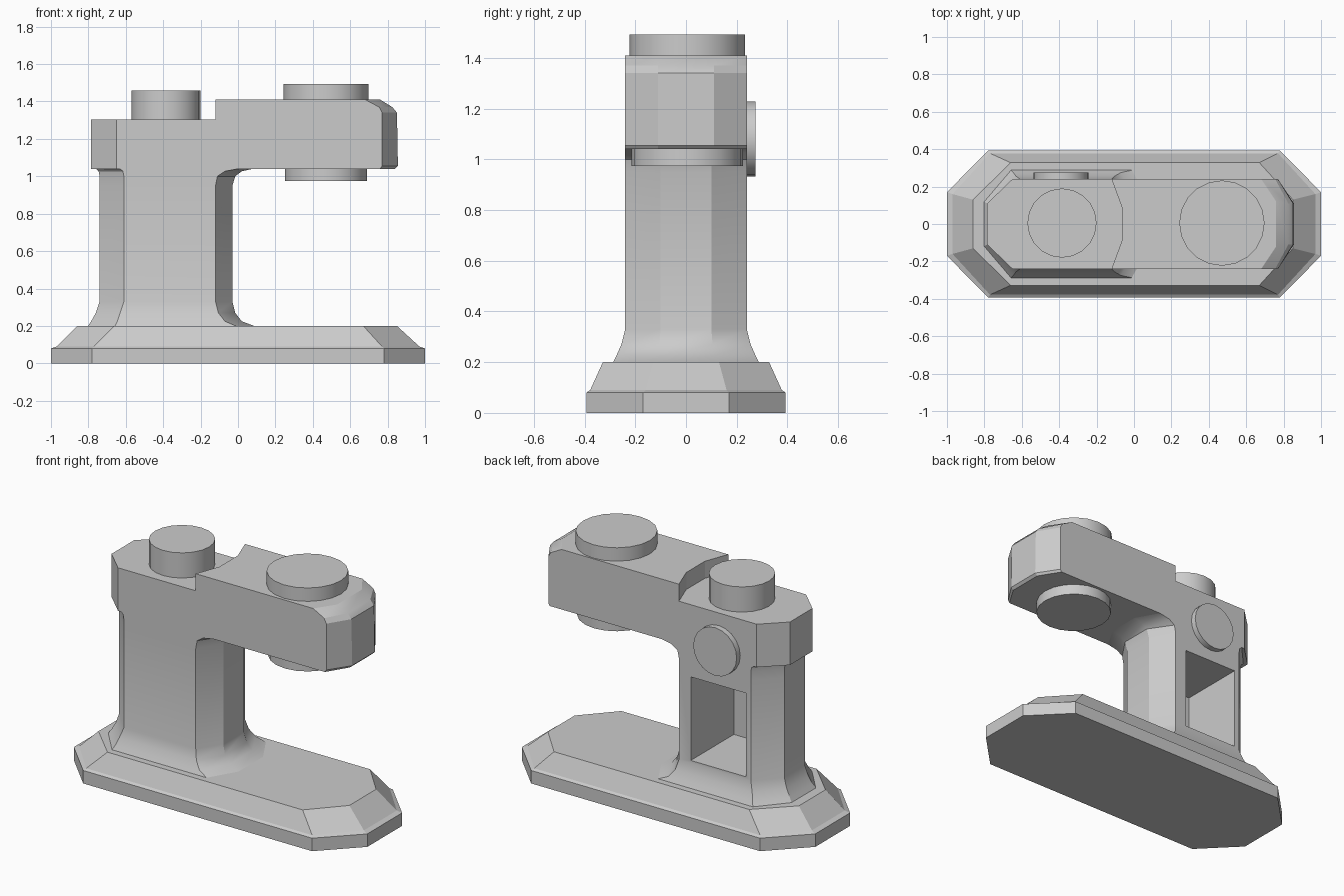
import bpy, bmesh, math

if "Cube" in bpy.data.objects:
    bpy.data.objects.remove(bpy.data.objects["Cube"])


def add_mesh(name, bm):
    bmesh.ops.recalc_face_normals(bm, faces=bm.faces)
    me = bpy.data.meshes.new(name)
    bm.to_mesh(me)
    bm.free()
    ob = bpy.data.objects.new(name, me)
    bpy.context.collection.objects.link(ob)
    return ob


def octagon(z, x0, c0, c1, x1, w, e0, e1=None):
    """Plan outline: ends x0/x1 with half widths e0/e1, sides from c0 to c1 at half width w."""
    e1 = e0 if e1 is None else e1
    return [(x0, -e0, z), (c0, -w, z), (c1, -w, z), (x1, -e1, z),
            (x1, e1, z), (c1, w, z), (c0, w, z), (x0, e0, z)]


def loft(name, rings):
    bm = bmesh.new()
    vs = [[bm.verts.new(p) for p in r] for r in rings]
    n = len(vs[0])
    bm.faces.new(vs[0])
    bm.faces.new(vs[-1])
    for a, b in zip(vs, vs[1:]):
        for i in range(n):
            j = (i + 1) % n
            bm.faces.new((a[i], a[j], b[j], b[i]))
    return add_mesh(name, bm)


def smooth(ob, angle=30):
    bpy.ops.object.select_all(action='DESELECT')
    ob.select_set(True)
    bpy.context.view_layer.objects.active = ob
    bpy.ops.object.shade_smooth_by_angle(angle=math.radians(angle))


def cut(ob, cutter):
    m = ob.modifiers.new("cut", 'BOOLEAN')
    m.operation = 'DIFFERENCE'
    m.solver = 'EXACT'
    m.object = cutter
    bpy.ops.object.select_all(action='DESELECT')
    ob.select_set(True)
    bpy.context.view_layer.objects.active = ob
    bpy.ops.object.modifier_apply(modifier=m.name)
    bpy.data.objects.remove(cutter)


def disc(name, loc, r, depth, rot=(0, 0, 0)):
    bpy.ops.mesh.primitive_cylinder_add(vertices=20, radius=r, depth=depth,
                                        location=loc, rotation=rot)
    ob = bpy.context.object
    ob.name = name
    smooth(ob)
    return ob


# stepped base plate
loft("base", [
    octagon(0.00, -1.00, -0.78, 0.78, 1.00, 0.393, 0.17),
    octagon(0.08, -1.00, -0.78, 0.78, 1.00, 0.393, 0.17),
    octagon(0.09, -0.97, -0.77, 0.77, 0.97, 0.378, 0.16),
    octagon(0.20, -0.86, -0.66, 0.67, 0.85, 0.328, 0.13)])

# column, flared into the base and into the arm
column = loft("column", [
    octagon(z, x0, c0, c1, x1, w, e) for z, x0, c0, c1, x1, w, e in [
        (0.195, -0.805, -0.66, 0.00, 0.10, 0.29, 0.12),
        (0.225, -0.785, -0.645, -0.07, 0.02, 0.275, 0.11),
        (0.27, -0.76, -0.63, -0.105, -0.015, 0.255, 0.105),
        (0.33, -0.74, -0.61, -0.12, -0.03, 0.24, 0.10),
        (0.95, -0.74, -0.61, -0.12, -0.03, 0.24, 0.10),
        (1.00, -0.74, -0.61, -0.11, -0.015, 0.24, 0.10),
        (1.027, -0.745, -0.615, -0.07, 0.02, 0.24, 0.10),
        (1.04, -0.76, -0.63, 0.00, 0.08, 0.24, 0.10)]])

# open recess in the back of the column
bpy.ops.mesh.primitive_cube_add(size=1, location=(-0.388, 0.065, 0.603))
window = bpy.context.object
window.scale = (0.375, 0.49, 0.515)
cut(column, window)
smooth(column)

# head and arm with bevelled nose
head = loft("head_arm", [
    octagon(z, -0.785, -0.65, c1, x1, 0.24, 0.11, e) for z, c1, x1, e in [
        (1.04, 0.76, 0.84, 0.11),
        (1.055, 0.77, 0.855, 0.11),
        (1.34, 0.77, 0.85, 0.11),
        (1.37, 0.755, 0.825, 0.11),
        (1.41, 0.68, 0.76, 0.12)]])

# lowered shelf behind the arm, with a hollowed step
step = [(-1, -0.5), (-0.12, -0.5), (-0.12, -0.24), (-0.065, -0.09),
        (-0.065, 0.09), (-0.12, 0.24), (-0.12, 0.5), (-1, 0.5)]
cut(head, loft("shelf_cutter", [[(x, y, z) for x, y in step] for z in (1.305, 1.6)]))
smooth(head, 20)

# round fittings
disc("rear_knob", (-0.385, 0.005, 1.375), 0.185, 0.17)
disc("front_top_cap", (0.47, 0.005, 1.445), 0.228, 0.095)
disc("front_lower_ring", (0.47, 0.005, 1.012), 0.22, 0.075)
disc("side_dial", (-0.39, 0.25, 1.08), 0.148, 0.05, (math.pi / 2, 0, 0))
